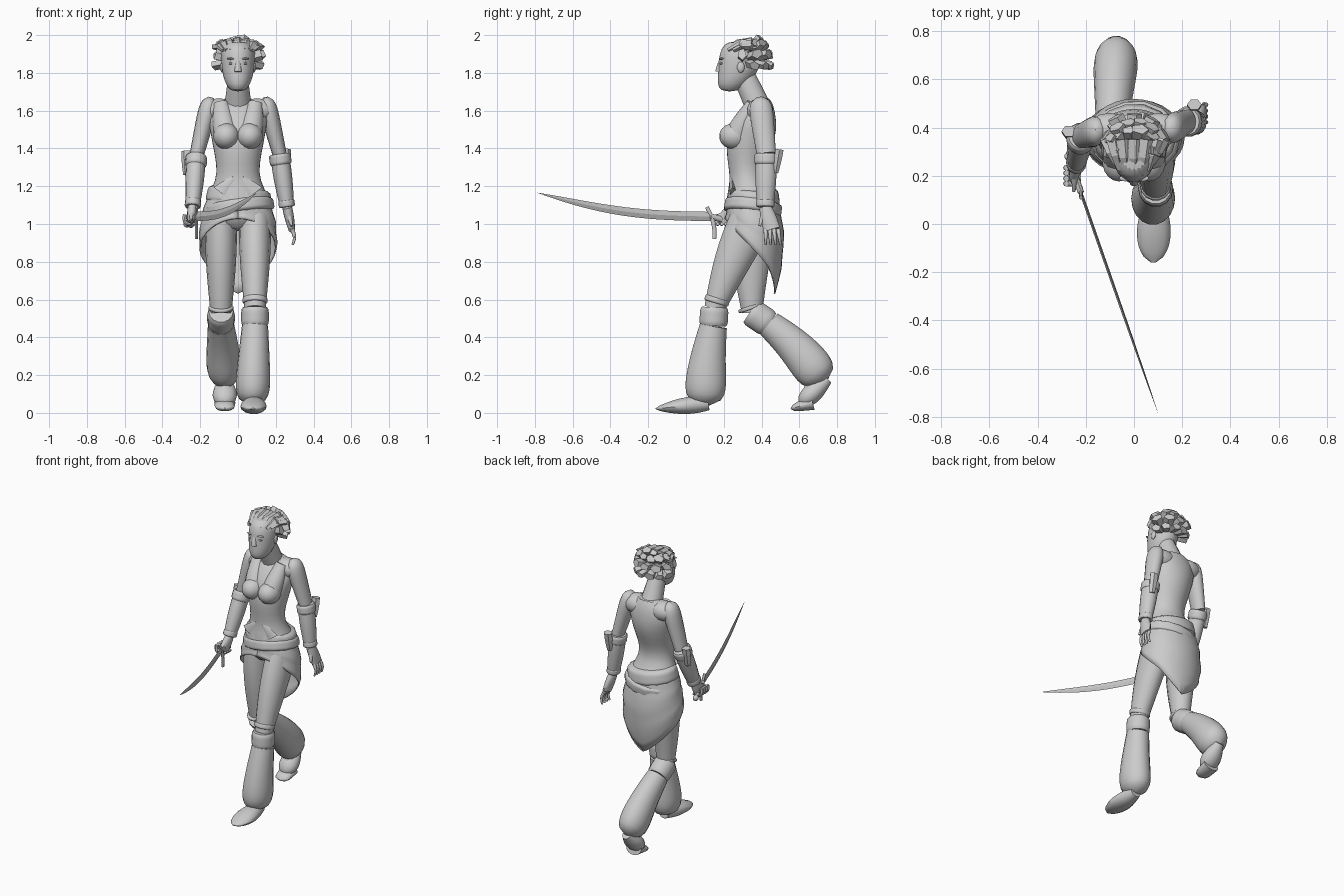
import bpy, bmesh, math, random
from mathutils import Vector as V

random.seed(4)
cube = bpy.data.objects.get("Cube")
if cube:
    bpy.data.objects.remove(cube)

grey = bpy.data.materials.new("plain_grey")
grey.use_nodes = True
grey.diffuse_color = (.6, .6, .6, 1)
grey.node_tree.nodes["Principled BSDF"].inputs["Base Color"].default_value = grey.diffuse_color


def finish(name, bm, smooth=True, rounded=False):
    bmesh.ops.recalc_face_normals(bm, faces=bm.faces[:])
    mesh = bpy.data.meshes.new(name)
    bm.to_mesh(mesh)
    bm.free()
    mesh.materials.append(grey)
    ob = bpy.data.objects.new(name, mesh)
    bpy.context.collection.objects.link(ob)
    if rounded:
        ob.modifiers.new("rounding", "SUBSURF").levels = 1
    if smooth:
        bpy.ops.object.select_all(action="DESELECT")
        ob.select_set(True)
        bpy.context.view_layer.objects.active = ob
        bpy.ops.object.shade_smooth_by_angle(angle=math.radians(45))
    return ob


def skin(name, rings, smooth=True, rounded=False):
    """Closed skin over rings of points."""
    bm = bmesh.new()
    loops = [[bm.verts.new(p) for p in ring] for ring in rings]
    for low, high in zip(loops, loops[1:]):
        for k in range(len(low)):
            bm.faces.new((low[k - 1], low[k], high[k], high[k - 1]))
    bm.faces.new(loops[0])
    bm.faces.new(loops[-1])
    return finish(name, bm, smooth, rounded)


def ellipse(centre, side, other, rx, ry, sides):
    turns = [math.tau * k / sides for k in range(sides)]
    return [centre + side * rx * math.cos(a) + other * ry * math.sin(a) for a in turns]


def body(name, top, step, rows):
    """Level rings (y, rx, ry) stacked downward at an even step."""
    x_axis, y_axis = V((1, 0, 0)), V((0, 1, 0))
    skin(name, [ellipse(V((0, y, top - step * i)), x_axis, y_axis, rx, ry, 18)
                for i, (y, rx, ry) in enumerate(rows)], rounded=True)


# Radius rules along a limb
def plain(t):
    return 1


def swell(t):
    return 1 + .12 * math.sin(math.pi * t)


def cuff(t):
    return 1 - .12 * abs(2 * t - 1) ** 6


def bell(t):
    return math.sqrt(1.04 - t ** 8)


def shoulder(t):
    return math.sqrt(1.08 - (1 - t) ** 8)


def blade_taper(t):
    return 1.02 - t ** 4


def foot(t):
    return (.8 + .5 * math.sin(math.pi * t)) * bell(t)


def limb(name, start, end, r_start, r_end, shape=plain, bend=(0, 0, 0), sides=14, steps=8, smooth=True):
    """Tube between two points; each radius is (sideways, front to back)."""
    start, end, bend, r_start, r_end = map(V, (start, end, bend, r_start, r_end))
    rings = []
    for i in range(steps + 1):
        t = i / steps
        along = (end - start + bend * math.pi * math.cos(math.pi * t)).normalized()
        side = V((1, 0, 0))
        side = (side - along * side.dot(along)).normalized()
        centre = start.lerp(end, t) + bend * math.sin(math.pi * t)
        r = r_start.lerp(r_end, t) * shape(t)
        rings.append(ellipse(centre, side, along.cross(side), r.x, r.y, sides))
    return skin(name, rings, smooth)


def ball(name, loc, size, sides=14):
    bm = bmesh.new()
    bmesh.ops.create_uvsphere(bm, u_segments=sides, v_segments=sides // 2, radius=1)
    bmesh.ops.scale(bm, vec=size, verts=bm.verts)
    bmesh.ops.translate(bm, vec=loc, verts=bm.verts)
    finish(name, bm)


# Torso, neck and head
body("torso", 1.68, .09, [(.4, .08, .05), (.375, .17, .1), (.355, .15, .13), (.335, .135, .125), (.32, .115, .1),
                          (.325, .115, .09), (.35, .17, .14), (.36, .18, .15), (.35, .1, .1)])
limb("neck", (0, .39, 1.6), (0, .3, 1.8), (.075, .07), (.05, .06))
face = [(.29, .06), (.29, .085), (.285, .09), (.28, .088), (.27, .082), (.25, .068), (.23, .04)]
body("head", 1.97, .045, [(y, r, r * 1.25) for y, r in face])
limb("nose", (0, .19, 1.88), (0, .175, 1.805), (.01, .01), (.02, .02), swell, sides=8)
for name, z in (("upper_lip", 1.778), ("lower_lip", 1.764)):
    ball(name, (0, .184, z), (.026, .014, .008), 10)
for side, s in (("left", 1), ("right", -1)):
    ball(side + "_eye", (s * .034, .19, 1.85), (.018, .012, .008), 10)
    ball(side + "_brow", (s * .036, .19, 1.875), (.026, .014, .006), 10)
    ball(side + "_ear", (s * .085, .29, 1.83), (.01, .02, .03), 10)
    ball(side + "_cup", (s * .062, .258, 1.465), (.07, .083, .07), 18)
    limb(side + "_upper_chest", (s * .09, .35, 1.64), (s * .064, .27, 1.47), (.04, .03), (.064, .065), swell)
    ball(side + "_shoulder", (s * .1, .39, 1.6), (.1, .072, .066))
    limb(side + "_waist_point", (s * .01, .24, 1.26), (s * .08, .25, 1.16), (.01, .01), (.06, .02), sides=6)

# Chunky locks fanned back from the hairline
ball("scalp", (0, .305, 1.89), (.095, .105, .085))
for tilt, count in ((70, 6), (42, 8), (15, 7), (-12, 6)):
    spread = 105 if tilt > 0 else 75
    for k in range(count):
        a = math.radians(spread * (2 * k / (count - 1) - 1))
        e = math.radians(tilt - (25 * abs(math.sin(a)) if tilt == 70 else 0))
        out = V((math.sin(a) * math.cos(e), math.cos(a) * math.cos(e), math.sin(e)))
        crown = V((0, .31, 1.865))
        w = random.uniform(.028, .038)
        tip = crown + out * random.uniform(.125, .145) + V((0, .02, 0))
        limb("hair_lock", crown + out * .05, tip, (w * .7, w * .6), (w, w * .7), swell, sides=5, steps=2,
             smooth=False)
for k in range(-3, 4):
    x, c = math.sin(k * .42), math.cos(k * .42)
    limb("front_lock", (x * .078, .275 - c * .075, 1.92), (x * .12, .35, 1.92 + c * .05),
         (.014, .012), (.032, .02), swell, (0, 0, .015), 5, 2, False)

# Arms with bracers
arms = {"left": ((.22, .425, 1.37), (.26, .42, 1.09), (.285, .455, .97), (.03, .06, 0)),
        "right": ((-.22, .365, 1.36), (-.24, .25, 1.09), (-.25, .2, 1), (-.05, .01, 0))}
for side, joints in arms.items():
    elbow, wrist, knuckle, outward = map(V, joints)
    s = 1 if side == "left" else -1
    limb(side + "_upper_arm", (s * .145, .39, 1.67), elbow, (.053, .068), (.036, .05), shoulder, steps=14)
    limb(side + "_bracer", elbow, wrist, (.05, .056), (.037, .044), swell)
    limb(side + "_elbow_cuff", elbow, elbow.lerp(wrist, .2), (.058, .064), (.058, .064), cuff)
    limb(side + "_wrist_cuff", elbow.lerp(wrist, .87), wrist, (.043, .05), (.043, .05), cuff)
    flap = elbow + outward
    limb(side + "_elbow_flap", flap + V((0, .01, .025)), flap - V((0, .01, .1)), (.03, .025), (.02, .015),
         swell, sides=6, steps=3, smooth=False)
    limb(side + "_palm", wrist, knuckle, (.026, .033), (.018, .044), swell)
    for k in range(4):
        across = V((0, (k - 1.5) * .022, 0))
        if s > 0:
            limb("left_finger", knuckle + across, knuckle + across * 1.2 + V((.004, .006, -.08)),
                 (.012, .012), (.006, .006), bend=(.012, 0, 0), sides=8)
        else:
            limb("right_finger", knuckle + across + V((-.03, 0, .05)), knuckle + across + V((.03, 0, 0)),
                 (.012, .012), (.008, .01), bend=(-.025, 0, -.02), sides=8)
    limb(side + "_thumb", wrist.lerp(knuckle, .3) + V((0, -.02, 0)), knuckle + V((0, -.065, .02)),
         (.014, .014), (.007, .007), swell, sides=8)

# Curved sword
hilt = V((-.22, .13, 1.04))
limb("blade", hilt, (.1, -.785, 1.165), (.006, .024), (.006, .024), blade_taper, (0, 0, -.036), 4, 14, False)
limb("grip", hilt, (-.27, .28, 1), (.013, .016), (.013, .016), sides=8)
ball("pommel", (-.27, .28, 1), (.02, .02, .02), 10)
limb("guard", hilt + V((0, -.02, .05)), hilt + V((0, .02, -.12)), (.008, .01), (.007, .01), swell,
     (0, .015, 0), 8)

# Wrap skirt: short in front, falling to a point behind
bm = bmesh.new()
columns = []
for k in range(33):
    a = math.tau * k / 32 - math.pi / 2
    point = max(0, 1 - abs(a - math.pi / 2))
    hem = 1.03 - .33 * (1 + math.sin(a)) / 2 - .07 * point
    column = []
    for r in range(9):
        z = 1.16 + (hem - 1.16) * r / 8
        rx = .16 + .046 * math.sin(math.pi * (1.16 - z) * 2) + .004 * math.sin(r * 2 + a)
        column.append(bm.verts.new((rx * math.cos(a), .357 + .78 * rx * math.sin(a), z)))
    columns.append(column)
for p, q in zip(columns, columns[1:]):
    for r in range(8):
        bm.faces.new((p[r], q[r], q[r + 1], p[r + 1]))
finish("wrap_skirt", bm).modifiers.new("cloth", "SOLIDIFY").thickness = .008
limb("upper_sash", (0, .355, 1.1), (.01, .36, 1.19), (.177, .148), (.165, .13), cuff)
limb("lower_sash", (.01, .35, 1.05), (0, .36, 1.12), (.188, .157), (.185, .155), cuff)

# Legs with knee rings, cuffs and flared covers
legs = {"left": ((.09, .15, .55), (.09, .145, .46), (.075, .1, .04), (0, .015, .05), (0, -.01, 0)),
        "right": ((-.09, .35, .53), (-.09, .44, .47), (-.07, .73, .16), (0, -.01, .03), (0, .01, .015))}
for side, joints in legs.items():
    knee, shin, ankle, lift, bow = map(V, joints)
    s = 1 if side == "left" else -1
    limb(side + "_thigh", (s * .09, .36, 1.05), knee, (.085, .12), (.056, .056), swell, (0, -.01, 0))
    limb(side + "_knee_ring", knee + lift * .6, knee + lift * 1.2, (.066, .068), (.066, .068), cuff)
    limb(side + "_knee_cuff", knee + (knee - shin) * .1, shin, (.073, .077), (.073, .077), cuff)
    limb(side + "_flare", shin, ankle, (.068, .072), (.102, .125), bell, bow, 18, 14)

# Slippers
limb("left_slipper", (.085, .12, .05), (.08, -.16, .022), (.045, .045), (.06, .02), foot, steps=12)
limb("right_heel", (-.07, .75, .18), (-.07, .6, .04), (.035, .035), (.06, .045), foot)
limb("right_toe", (-.07, .67, .055), (-.07, .555, .022), (.055, .04), (.05, .018), bell)
limb("right_ankle", (-.07, .7, .22), (-.07, .64, .06), (.045, .045), (.035, .04))
